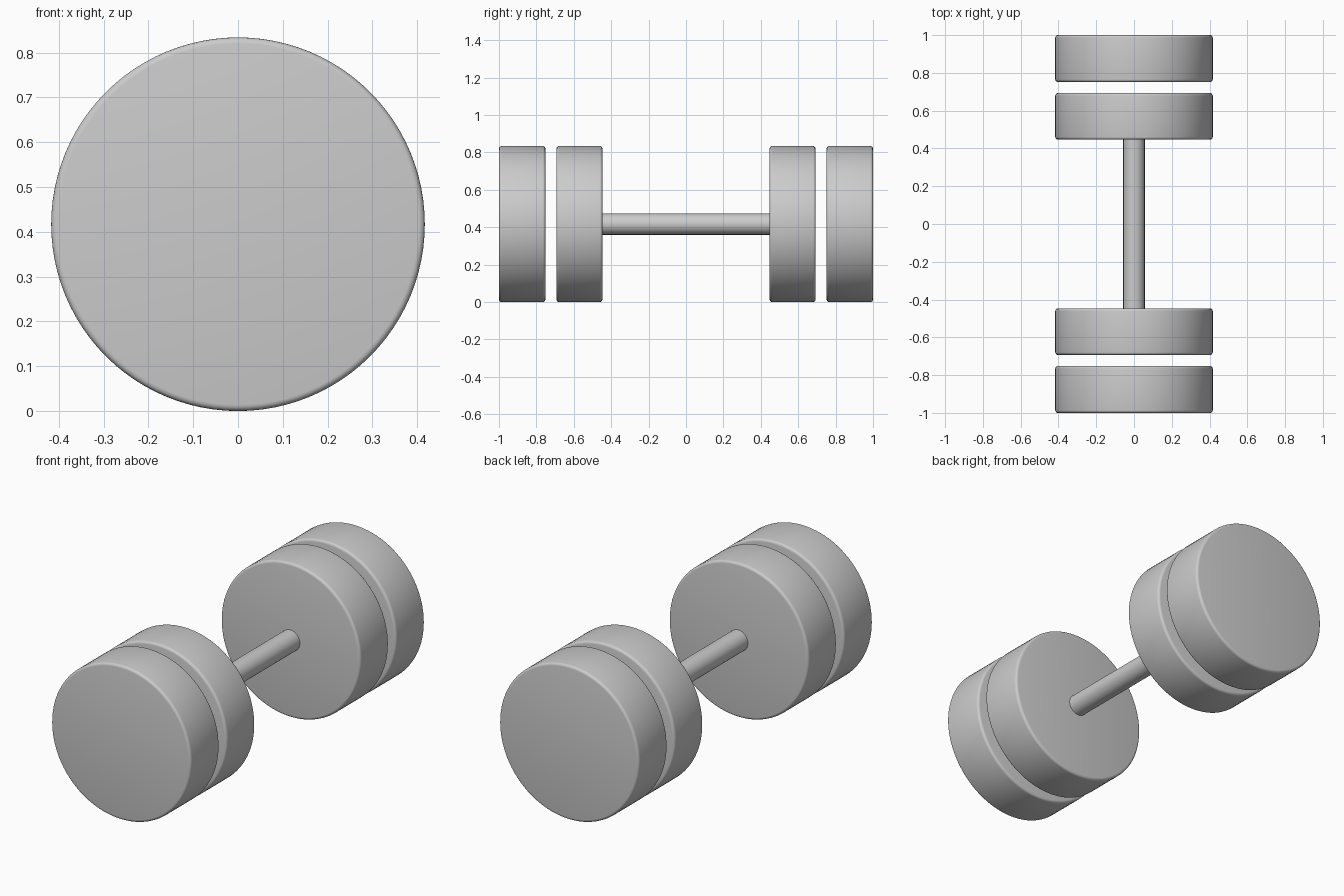
import bpy
import math

if "Cube" in bpy.data.objects:
    bpy.data.objects.remove(bpy.data.objects["Cube"])

R = 0.417          # plate radius, also the axle height

grey = bpy.data.materials.new("steel grey")
grey.diffuse_color = (0.6, 0.6, 0.6, 1)
grey.use_nodes = True
grey.node_tree.nodes["Principled BSDF"].inputs["Base Color"].default_value = grey.diffuse_color


def cylinder(name, radius, y0, y1, sides, bevel=0.0):
    """Smooth cylinder lying along y, with optionally rounded rims."""
    bpy.ops.mesh.primitive_cylinder_add(
        vertices=sides, radius=radius, depth=y1 - y0,
        location=(0, (y0 + y1) / 2, R), rotation=(math.pi / 2, 0, 0))
    ob = bpy.context.object
    ob.name = name
    ob.data.materials.append(grey)
    if bevel:
        mod = ob.modifiers.new("rounded rim", 'BEVEL')
        mod.width = bevel
        mod.segments = 4
        mod.limit_method = 'ANGLE'
        mod.angle_limit = math.radians(40)
        bpy.ops.object.modifier_apply(modifier=mod.name)
    bpy.ops.object.shade_smooth_by_angle(angle=math.radians(35))
    return ob


# Handle bar, ending just inside the inner weights
cylinder("handle_bar", 0.057, -0.46, 0.46, 48)

# Two separate weights at each end
for side, label in ((-1, "front"), (1, "back")):
    for part, a, b in (("inner", 0.447, 0.693), ("outer", 0.752, 1.0)):
        y0, y1 = sorted((side * a, side * b))
        cylinder(f"{label}_{part}_weight", R, y0, y1, 96, 0.014)
